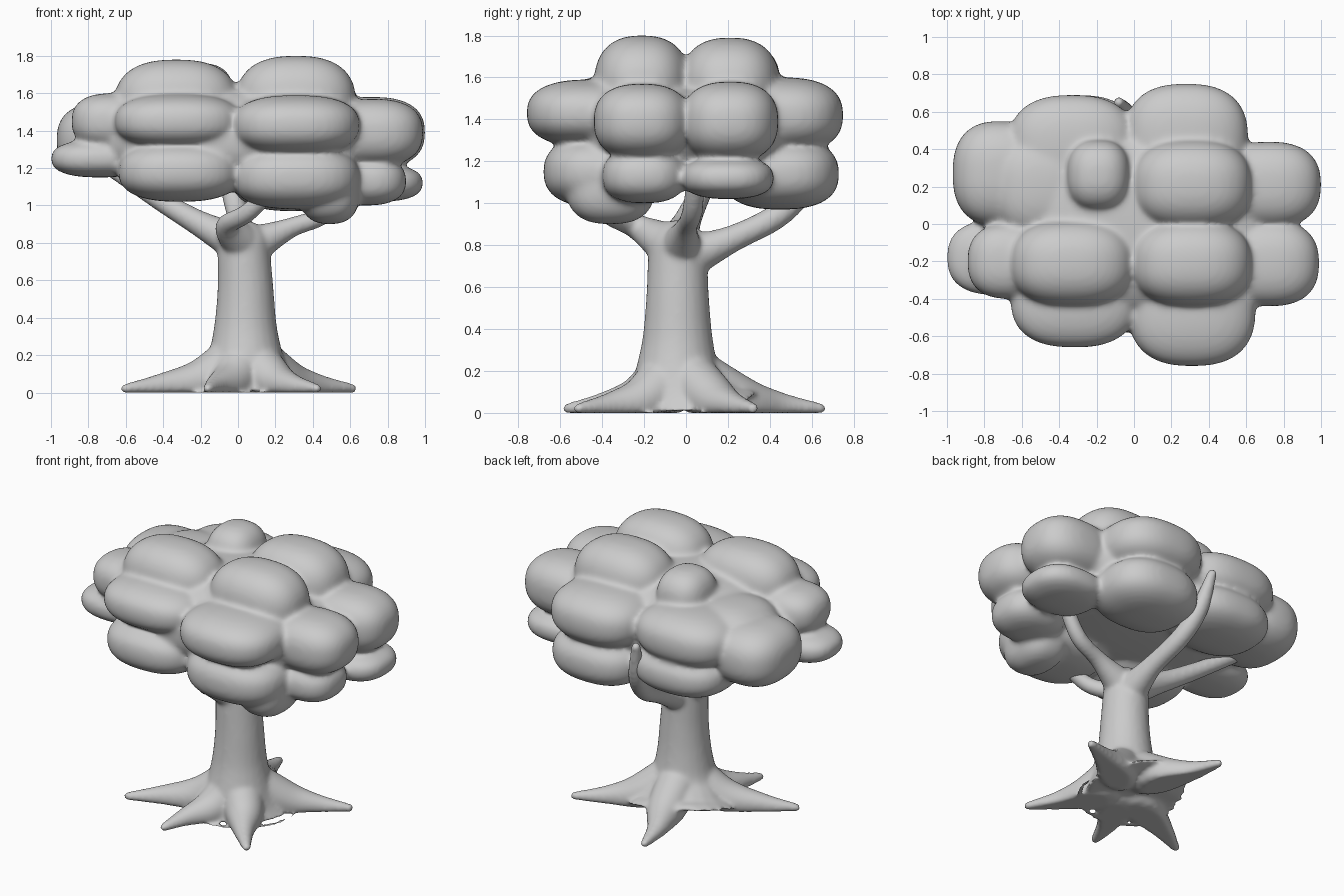
import bpy
import bmesh
from math import cos, pi, sin
from mathutils import Matrix, Vector

cube = bpy.data.objects.get("Cube")
if cube:
    bpy.data.objects.remove(cube)

grey = bpy.data.materials.new("plain_grey")
grey.use_nodes = True
grey.diffuse_color = (0.6, 0.6, 0.6, 1)
grey.node_tree.nodes["Principled BSDF"].inputs["Base Color"].default_value = (0.6, 0.6, 0.6, 1)


def finish(name, bm, voxel, rounds):
    """Turn overlapping solids into one smooth skin."""
    mesh = bpy.data.meshes.new(name)
    bm.to_mesh(mesh)
    bm.free()
    obj = bpy.data.objects.new(name, mesh)
    bpy.context.collection.objects.link(obj)
    mesh.materials.append(grey)
    fuse = obj.modifiers.new("fuse", "REMESH")
    fuse.mode = "VOXEL"
    fuse.voxel_size = voxel
    fuse.use_smooth_shade = True
    soften = obj.modifiers.new("soften", "SMOOTH")
    soften.factor = 0.5
    soften.iterations = rounds


def lobe(bm, centre, radii, boxy=2.5):
    """Ellipsoid whose sides are puffed out slightly towards a box."""
    ball = bmesh.ops.create_uvsphere(bm, u_segments=40, v_segments=24, radius=1)["verts"]
    for v in ball:
        v.co /= sum(abs(c) ** boxy for c in v.co) ** (1 / boxy)
    bmesh.ops.transform(bm, verts=ball,
                        matrix=Matrix.Translation(centre) @ Matrix.Diagonal((*radii, 1)))


def limb(bm, points, sides=24, steps=6):
    """Tapered tube through (x, y, z, radius) points, with a rounded tip."""
    pts = [Vector(p) for p in points]
    pts = [2 * pts[0] - pts[1]] + pts + [2 * pts[-1] - pts[-2]]
    path = []
    for a, b, c, d in zip(pts, pts[1:], pts[2:], pts[3:]):
        for i in range(steps):
            t = i / steps
            path.append(0.5 * (2 * b + (c - a) * t + (2 * a - 5 * b + 4 * c - d) * t ** 2
                               + (3 * b - a - 3 * c + d) * t ** 3))
    path.append(pts[-2])
    side = (path[1] - path[0]).to_3d().orthogonal()
    rings = []
    for i, p in enumerate(path):
        ahead = path[min(i + 1, len(path) - 1)] - path[max(i - 1, 0)]
        along = ahead.to_3d().normalized()
        side = (side - along * side.dot(along)).normalized()
        across = along.cross(side)
        rings.append([bm.verts.new(p.to_3d() + p[3] * (side * cos(2 * pi * k / sides)
                                                       + across * sin(2 * pi * k / sides)))
                      for k in range(sides)])
    for low, high in zip(rings, rings[1:]):
        for k in range(sides):
            n = (k + 1) % sides
            bm.faces.new((low[k], low[n], high[n], high[k]))
    bm.faces.new(rings[0][::-1])
    bm.faces.new(rings[-1])
    lobe(bm, path[-1].to_3d(), [path[-1][3]] * 3, 2)


# Trunk with a flared foot that webs the roots together
wood = bmesh.new()
limb(wood, [(0.02, 0, 0, 0.36), (0.03, -0.02, 0.07, 0.28), (0.04, -0.04, 0.18, 0.21),
            (0.04, -0.04, 0.34, 0.17), (0.04, -0.04, 0.55, 0.15), (0.03, -0.04, 0.78, 0.14)])
# Roots
root_tips = [(-0.14, 0.64), (-0.6, -0.32), (-0.16, -0.56), (0.42, -0.51), (0.61, 0.32)]
for x, y in root_tips:
    limb(wood, [(0.04, -0.04, 0.22, 0.14), (0.03 + x * 0.35, y * 0.37, 0.07, 0.12),
                (x * 0.7, y * 0.7, 0.035, 0.065), (x, y, 0.02, 0.028)])
# Branches
branches = [
    [(0.04, 0, 0.74, 0.11), (0.04, 0.22, 0.83, 0.065), (0, 0.45, 0.95, 0.06),
     (-0.04, 0.58, 1.11, 0.055), (-0.08, 0.65, 1.34, 0.03)],
    [(0, -0.04, 0.8, 0.11), (-0.2, 0, 0.9, 0.07), (-0.42, 0.06, 1.03, 0.055), (-0.68, 0.15, 1.2, 0.045)],
    [(0.06, -0.03, 0.78, 0.11), (0.28, 0, 0.88, 0.055), (0.47, 0.03, 0.96, 0.05), (0.6, 0.05, 1.15, 0.045)],
    [(0.02, -0.08, 0.8, 0.11), (-0.06, -0.24, 0.89, 0.06), (0.05, -0.38, 0.96, 0.05), (0.2, -0.45, 1.1, 0.045)],
]
for branch in branches:
    limb(wood, branch)
# Flat underside resting on the floor
for v in wood.verts:
    v.co.z = max(v.co.z, 0)
finish("trunk_with_roots_and_branches", wood, 0.013, 10)

# Leafy crown
crown = bmesh.new()
lobe(crown, (0, 0, 1.34), (0.8, 0.58, 0.25))
lobe(crown, (0, 0, 1.38), (0.62, 0.5, 0.27))
top = [((0.31, -0.21, 1.55), (0.32, 0.23, 0.25)), ((0.31, 0.21, 1.54), (0.32, 0.24, 0.25)),
       ((-0.33, -0.21, 1.54), (0.33, 0.23, 0.24)), ((-0.19, 0.26, 1.57), (0.17, 0.19, 0.19))]
front = [((-0.32, -0.4, 1.45), (0.34, 0.26, 0.145)), ((0.31, -0.46, 1.43), (0.34, 0.3, 0.16)),
         ((-0.31, -0.38, 1.18), (0.33, 0.28, 0.16)), ((0.31, -0.4, 1.15), (0.34, 0.28, 0.17)),
         ((0.49, -0.36, 1.07), (0.16, 0.21, 0.17))]
back = [((0.28, 0.46, 1.42), (0.33, 0.29, 0.18)), ((-0.33, 0.42, 1.42), (0.34, 0.27, 0.17)),
        ((0.29, 0.45, 1.14), (0.32, 0.28, 0.17)), ((-0.3, 0.42, 1.19), (0.33, 0.27, 0.15))]
left = [((0.72, -0.21, 1.39), (0.27, 0.23, 0.18)), ((0.72, 0.21, 1.39), (0.28, 0.23, 0.19)),
        ((0.68, -0.2, 1.13), (0.22, 0.2, 0.13)), ((0.74, 0.2, 1.12), (0.25, 0.22, 0.1))]
right = [((-0.67, -0.2, 1.45), (0.22, 0.2, 0.15)), ((-0.72, 0.27, 1.35), (0.25, 0.28, 0.2)),
         ((-0.74, -0.18, 1.25), (0.26, 0.2, 0.1)), ((-0.48, 0.2, 1.42), (0.28, 0.28, 0.18))]
for centre, radii in top + front + back + left + right:
    lobe(crown, centre, radii)
finish("leafy_crown", crown, 0.015, 14)
